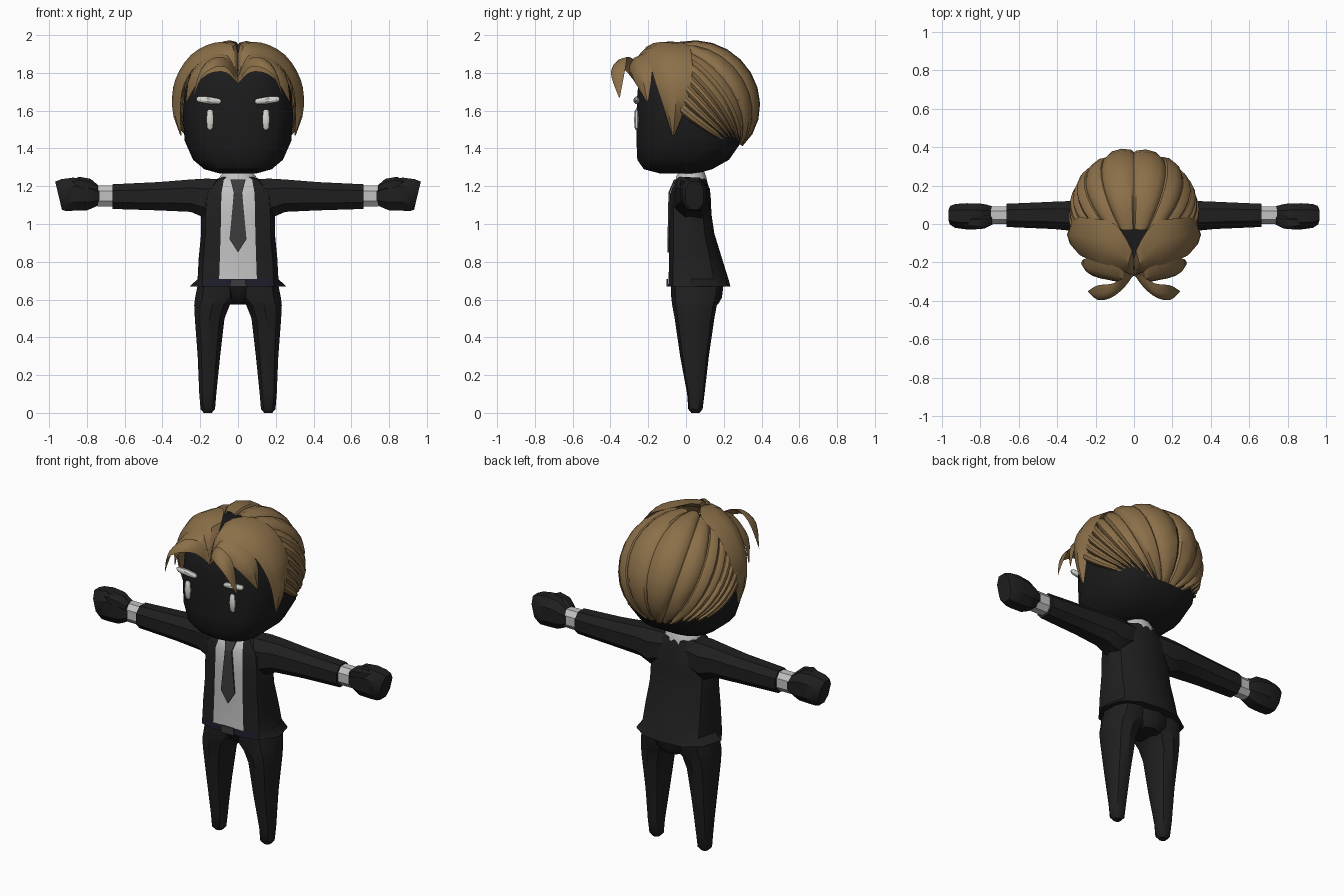
import bpy, bmesh, math
from mathutils import Vector

if "Cube" in bpy.data.objects:
    bpy.data.objects.remove(bpy.data.objects["Cube"])


def material(name, r, g, b):
    m = bpy.data.materials.new(name)
    m.diffuse_color = (r, g, b, 1)
    m.use_nodes = True
    m.node_tree.nodes["Principled BSDF"].inputs["Base Color"].default_value = m.diffuse_color
    return m


SUIT = material("suit_black", .014, .014, .014)
SKIN = material("skin_black", .011, .011, .011)
HAIR = material("hair_brown", .26, .16, .066)
SHIRT = material("shirt_white", .54, .54, .54)
EYES = material("eye_white", .68, .68, .64)
TIE = material("tie_grey", .045, .045, .045)
BELT = material("belt_navy", .013, .012, .026)


def finish(name, bm, mats, mirror=False, angle=35):
    bmesh.ops.remove_doubles(bm, verts=bm.verts, dist=1e-5)
    bmesh.ops.recalc_face_normals(bm, faces=bm.faces)
    me = bpy.data.meshes.new(name)
    bm.to_mesh(me)
    bm.free()
    ob = bpy.data.objects.new(name, me)
    bpy.context.collection.objects.link(ob)
    for m in mats:
        me.materials.append(m)
    bpy.ops.object.select_all(action='DESELECT')
    ob.select_set(True)
    bpy.context.view_layer.objects.active = ob
    bpy.ops.object.shade_smooth_by_angle(angle=math.radians(angle))
    if mirror:
        mod = ob.modifiers.new("mirror", 'MIRROR')
        mod.use_mirror_merge = False
    return ob


def loft(bm, rings):
    """Skin a row of closed rings and cap both ends."""
    vs = [[bm.verts.new(p) for p in r] for r in rings]
    n = len(vs[0])
    for a, b in zip(vs, vs[1:]):
        for i in range(n):
            j = (i + 1) % n
            bm.faces.new((a[i], a[j], b[j], b[i]))
    bm.faces.new(vs[0])
    bm.faces.new(vs[-1])


def oval(n, ru, rv, power=2.0, turn=0.5):
    """Rounded square outline of n points."""
    out = []
    for i in range(n):
        a = 2 * math.pi * (i + turn) / n
        c, s = math.cos(a), math.sin(a)
        out.append((ru * math.copysign(abs(c) ** (2 / power), c),
                    rv * math.copysign(abs(s) ** (2 / power), s)))
    return out


def upright(z, hx, yf, yb, n=20, power=2.0, cx=0):
    return [(cx + u, (yf + yb) / 2 + v, z) for u, v in oval(n, hx, (yb - yf) / 2, power)]


def sideways(x, cz, hz, cy, hy, shear=0, n=8, power=2.4):
    return [(x + v * shear, cy + u, cz + v) for u, v in oval(n, hy * 1.04, hz * 1.04, power)]


# Head
bm = bmesh.new()
loft(bm, [upright(*r, power=2.7) for r in (
    (1.268, .10, -.14, .06), (1.29, .18, -.225, .14), (1.34, .24, -.26, .23),
    (1.44, .285, -.265, .30), (1.58, .295, -.265, .33), (1.70, .285, -.26, .33),
    (1.80, .25, -.24, .28), (1.87, .17, -.18, .20), (1.89, .05, -.06, .08))])
finish("head", bm, [SKIN])

# Eyes: closed lids and tear drops
for name, centre, size, tilt in (("eyelid", (.155, -.262, 1.655), (.068, .016, .02), .1),
                                 ("tear", (.148, -.262, 1.553), (.021, .014, .056), 0)):
    bm = bmesh.new()
    loft(bm, [[(u, v, w) for u, v in oval(8, math.sqrt(1 - w ** 4), math.sqrt(1 - w ** 4))]
              for w in (-.97, -.8, 0, .8, .97)])
    for v in bm.verts:
        p = Vector((v.co.z, v.co.y, v.co.x)) if name == "eyelid" else v.co.copy()
        x, y, z = (p[i] * size[i] for i in range(3))
        v.co = (centre[0] + x, centre[1] + y, centre[2] + z + x * tilt)
    finish(name, bm, [EYES], mirror=True)

# Back hair: overlapping strands sweeping from the crown to the nape
bm = bmesh.new()
STRANDS, STEPS = 16, 10
centre, radii = Vector((0, .05, 1.63)), Vector((.325, .335, .33))
for k in range(STRANDS):
    side = -1 if k < STRANDS / 2 else 1
    rows = []
    for c, lift in ((0, .965), (.08, 1.0), (.4, 1.035), (.75, 1.035), (1.0, 1.0), (1.12, .95)):
        f = c if side > 0 else 1 - c
        th = math.radians(-98 + 196 * (k + f) / STRANDS)
        d0 = Vector((math.sin(th), -.24, math.cos(th))).normalized()
        d1 = Vector((.62 * math.sin(th), .72, -.74 + .1 * math.cos(th))).normalized()
        row = []
        for s in range(STEPS + 1):
            t = s / STEPS
            d = d0.slerp(d1, t)
            r = lift - (.05 * t ** 6) + (.012 if k % 2 else 0)
            row.append(bm.verts.new(centre + Vector([d[i] * radii[i] * r for i in range(3)])))
        rows.append(row)
    for a, b in zip(rows, rows[1:]):
        for i in range(STEPS):
            bm.faces.new((a[i], a[i + 1], b[i + 1], b[i]))
    # tucked inner end closes each strand at the nape
    bm.faces.new([r[-1] for r in rows])
bmesh.ops.recalc_face_normals(bm, faces=bm.faces)
finish("back_hair", bm, [HAIR])


def lock(name, rows, bulge):
    """Curved tapering lock given by front-edge and back-edge points."""
    rows = [(Vector(a), Vector(b)) for a, b in rows]

    def spline(k, t):
        p = [rows[min(max(k + o, 0), len(rows) - 1)] for o in (-1, 0, 1, 2)]
        return [.5 * (2 * p[1][e] + (p[2][e] - p[0][e]) * t
                      + (2 * p[0][e] - 5 * p[1][e] + 4 * p[2][e] - p[3][e]) * t * t
                      + (3 * p[1][e] - p[0][e] - 3 * p[2][e] + p[3][e]) * t ** 3) for e in (0, 1)]

    bm = bmesh.new()
    rings = []
    for k in range(len(rows) - 1):
        for t in (0, .33, .67):
            rings.append(spline(k, t))
    rings.append(rows[-1])
    sections = []
    for a, b in rings:
        out = ((a + b) / 2 - Vector((0, 0, 1.62))).normalized()
        w = min(1, (b - a).length / .1) * bulge
        sections.append([a, a.lerp(b, .25) + out * w * .8, a.lerp(b, .6) + out * w,
                         b, a.lerp(b, .5) - out * w * .15])
    loft(bm, sections)
    finish(name, bm, [HAIR], mirror=True)


# Front locks parted in the middle
lock("side_lock", [((0, -.26, 1.75), (0, -.24, 1.79)), ((.05, -.26, 1.85), (.01, -.14, 1.95)),
                   ((.13, -.22, 1.89), (.10, .00, 1.955)), ((.22, -.19, 1.84), (.23, .03, 1.89)),
                   ((.285, -.16, 1.74), (.31, .03, 1.76)), ((.305, -.12, 1.62), (.322, .00, 1.63)),
                   ((.30, -.075, 1.47), (.30, -.06, 1.47))], .035)
lock("fringe_lock", [((0, -.265, 1.74), (0, -.25, 1.78)), ((.06, -.30, 1.80), (.05, -.24, 1.89)),
                     ((.14, -.29, 1.80), (.15, -.20, 1.89)), ((.21, -.27, 1.75), (.25, -.18, 1.80)),
                     ((.27, -.21, 1.65), (.275, -.20, 1.65))], .025)
lock("curl_lock", [((0, -.26, 1.74), (0, -.24, 1.78)), ((.05, -.33, 1.82), (.04, -.27, 1.86)),
                   ((.12, -.385, 1.83), (.11, -.31, 1.885)), ((.19, -.395, 1.78), (.19, -.32, 1.83)),
                   ((.235, -.355, 1.67), (.24, -.35, 1.67))], .018)

# Jacket with shirt panel and belt
bm = bmesh.new()
TORSO = ((.67, .255, -.095, .235, .10), (.708, .214, -.092, .225, .10), (.82, .208, -.09, .19, .096),
         (.95, .195, -.09, .15, .092), (1.05, .195, -.088, .135, .09), (1.16, .185, -.085, .13, .088),
         (1.235, .12, -.055, .11, .075), (1.26, .06, -.02, .08, .04))
rings = []
for z, hx, yf, yb, sw in TORSO:
    side = [(sw, yf), (min(hx * .88, .19), yf * .75), (hx, .03), (hx * .87, yb * .66), (hx * .5, yb * .94)]
    rings.append([(x, y, z) for x, y in side] + [(0, yb, z)] + [(-x, y, z) for x, y in reversed(side)])
loft(bm, rings)
for f in bm.faces:
    c = f.calc_center_median()
    if c.z < .70 and c.y < -.05 and abs(c.x) < .18:
        f.material_index = 2
    elif abs(c.x) < .01 and c.y < -.03 and .70 < c.z < 1.25:
        f.material_index = 1
finish("jacket", bm, [SUIT, SHIRT, BELT])

# Tie and buckle as thin plates
def plate(name, outline, mat, depth):
    bm = bmesh.new()
    f = bm.faces.new([bm.verts.new((x, y, z)) for x, y, z in outline])
    ext = bmesh.ops.extrude_face_region(bm, geom=[f])
    for v in ext['geom']:
        if isinstance(v, bmesh.types.BMVert):
            v.co.y -= depth
    finish(name, bm, [mat])


plate("tie", [(0, -.09, .85), (.045, -.09, .92), (.022, -.085, 1.165), (-.022, -.085, 1.165),
              (-.045, -.09, .92)], TIE, .008)
plate("tie_knot", [(.022, -.085, 1.165), (.04, -.055, 1.235), (-.04, -.055, 1.235),
                   (-.022, -.085, 1.165)], TIE, .009)
plate("buckle", [(.04, -.094, .668), (.04, -.094, .71), (-.04, -.094, .71), (-.04, -.094, .668)], TIE, .008)

# Collar and neck
bm = bmesh.new()
loft(bm, [upright(1.215, .115, -.06, .115, 12), upright(1.25, .10, -.055, .11, 12),
          upright(1.285, .07, -.035, .095, 12)])
finish("collar", bm, [SHIRT])

# Trouser legs and seat
bm = bmesh.new()
loft(bm, [upright(z, hx, cy - hy, cy + hy, 10, 2.3, cx) for z, cx, hx, cy, hy in (
    (0, .16, .022, .05, .022), (.02, .16, .04, .05, .038), (.1, .16, .047, .052, .046),
    (.3, .154, .062, .045, .076), (.5, .150, .082, .045, .105), (.57, .138, .098, .045, .118),
    (.61, .116, .116, .05, .128), (.69, .108, .108, .055, .135))])
finish("trouser_leg", bm, [SUIT], mirror=True)
bm = bmesh.new()
loft(bm, [upright(.575, .07, .0, .17, 10), upright(.61, .14, -.05, .19, 10), upright(.69, .19, -.08, .2, 10)])
finish("trouser_seat", bm, [SUIT])

# Sleeves, cuffs and fists
for name, mat, rings in (
        ("sleeve", SUIT, ((.08, 1.15, .09, .03, .09), (.17, 1.135, .108, .035, .095),
                          (.25, 1.15, .088, .04, .085), (.42, 1.147, .077, .045, .073),
                          (.665, 1.145, .067, .045, .062))),
        ("cuff", SHIRT, ((.64, 1.148, .057, .045, .048), (.745, 1.148, .057, .045, .046))),
        ("fist", SUIT, ((.73, 1.147, .045, .045, .045), (.765, 1.15, .065, .042, .06),
                        (.80, 1.155, .085, .04, .068), (.87, 1.158, .09, .04, .07, .05),
                        (.925, 1.153, .086, .042, .064, .15), (.95, 1.15, .076, .045, .05, .24)))):
    bm = bmesh.new()
    loft(bm, [sideways(*r) for r in rings])
    finish(name, bm, [mat], mirror=True)
bm = bmesh.new()
loft(bm, [sideways(*r) for r in ((.74, 1.185, .02, .02, .025), (.78, 1.205, .035, .01, .035),
                                 (.84, 1.215, .036, .005, .035), (.88, 1.215, .02, .01, .02))])
finish("thumb", bm, [SUIT], mirror=True)
